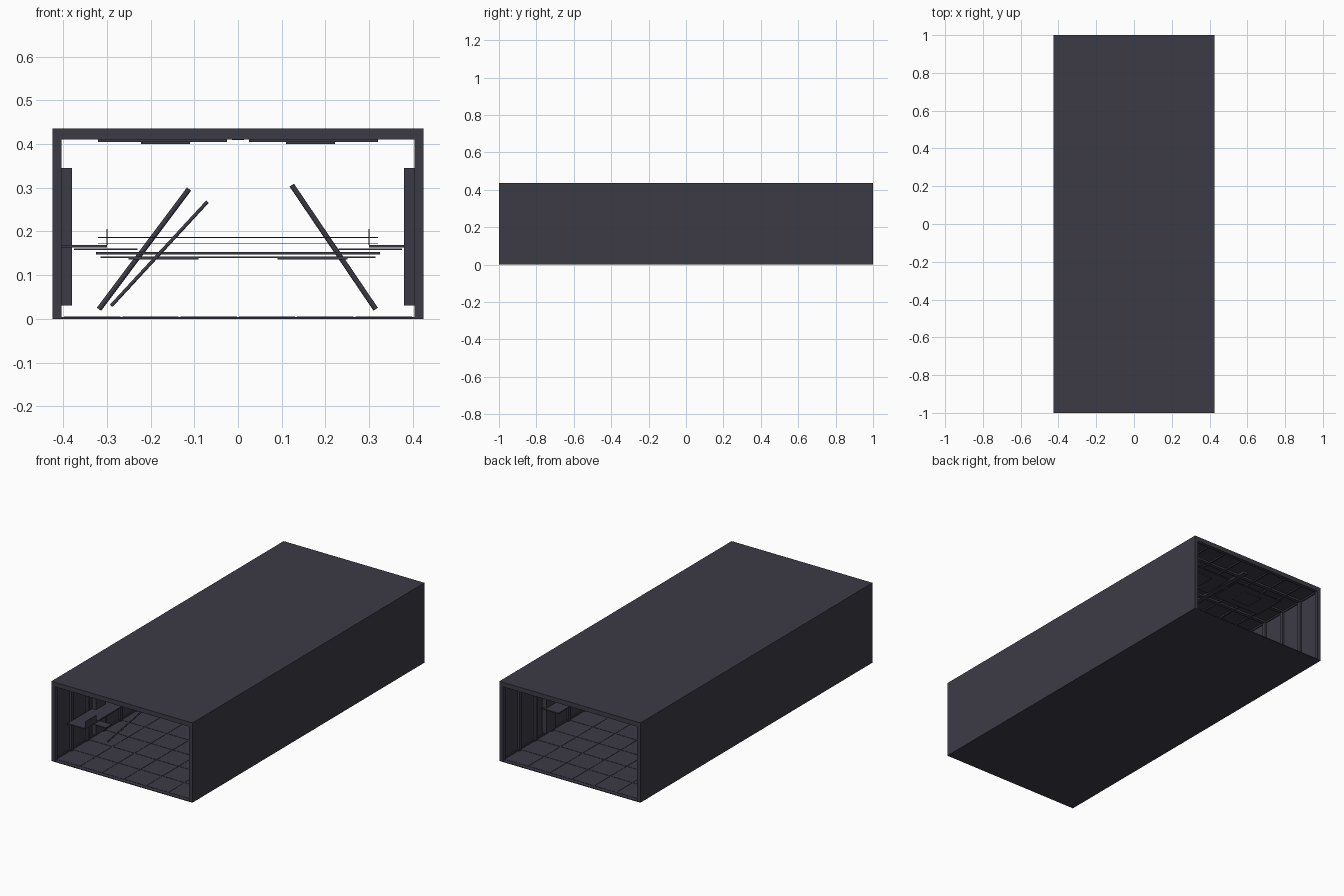
import bpy, bmesh, math
from mathutils import Matrix, Vector

if "Cube" in bpy.data.objects:
    bpy.data.objects.remove(bpy.data.objects["Cube"])

paint = bpy.data.materials.new("dark slate")
paint.diffuse_color = (0.046, 0.044, 0.060, 1)
paint.use_nodes = True
paint.node_tree.nodes["Principled BSDF"].inputs["Base Color"].default_value = paint.diffuse_color


def make(name, boxes):
    """One object from boxes given as (x0, x1, y0, y1, z0, z1)."""
    bm = bmesh.new()
    for x0, x1, y0, y1, z0, z1 in boxes:
        m = Matrix.Translation(((x0 + x1) / 2, (y0 + y1) / 2, (z0 + z1) / 2))
        m = m @ Matrix.Diagonal((x1 - x0, y1 - y0, z1 - z0, 1))
        bmesh.ops.create_cube(bm, size=1, matrix=m)
    me = bpy.data.meshes.new(name)
    bm.to_mesh(me)
    bm.free()
    ob = bpy.data.objects.new(name, me)
    bpy.context.collection.objects.link(ob)
    me.materials.append(paint)
    return ob


def both(boxes):
    """Add the copies mirrored in x."""
    return boxes + [(-b[1], -b[0]) + b[2:] for b in boxes]


def strut(name, a, b, radius):
    """Round bar between two points."""
    a, b = Vector(a), Vector(b)
    bpy.ops.mesh.primitive_cylinder_add(vertices=12, radius=radius, depth=(b - a).length,
                                        location=(a + b) / 2)
    ob = bpy.context.object
    ob.rotation_euler = (b - a).to_track_quat('Z', 'Y').to_euler()
    ob.name = name
    ob.data.materials.append(paint)
    bpy.ops.object.shade_smooth_by_angle()


# Shell of the corridor, open at both ends
make("floor", [(-0.425, 0.425, -1, 1, 0, 0.004)])
make("side_walls", both([(0.415, 0.425, -1, 1, 0.004, 0.42)]))
make("roof", [(-0.425, 0.425, -1, 1, 0.42, 0.435)])

# Wall ribs and ceiling cross beams at a regular pitch
pitch = [-0.99 + 1.98 * i / 14 for i in range(15)]
make("wall_ribs", both([(0.404, 0.415, y - 0.01, y + 0.01, 0.004, 0.42) for y in pitch]))
make("ceiling_beams", [(-0.404, 0.404, y - 0.01, y + 0.01, 0.41, 0.42) for y in pitch])
make("ceiling_rails", both([(x, x + 0.008, -0.98, 0.98, 0.413, 0.42) for x in (0.09, 0.2, 0.31)]))
make("wall_rails", both([(0.409, 0.415, -0.98, 0.98, z, z + 0.008) for z in (0.006, 0.41)]))

# Staggered floor plates with narrow seams
tiles = []
for i in range(6):
    for j in range(14):
        x, y = -0.4 + i * 0.8 / 6, -0.98 + j * 0.14
        tiles.append((x + 0.002, x + 0.131, y + 0.002, y + 0.138, 0.004, 0.0055))
make("floor_plates", tiles)

# Ceiling panels hanging just under the beams
panels, small = [], []
for y in (-0.7, -0.23, 0.24, 0.71):
    panels.append((0.025, 0.32, y - 0.09, y + 0.09, 0.405, 0.41))
    small.append((0.11, 0.222, y - 0.05, y + 0.05, 0.4, 0.405))
make("ceiling_panels", both(panels))
make("ceiling_lamps", both(small))
make("ceiling_spine", [(-0.014, 0.014, -0.9, 0.9, 0.409, 0.42)])

# Wall cabinets and the shelves fixed to them
make("left_cabinets", [(-0.405, -0.38, y - 0.04, y + 0.04, 0.03, 0.345) for y in (-0.64, -0.2, 0.3)])
make("right_cabinets", [(0.38, 0.405, y - 0.04, y + 0.04, 0.03, 0.345) for y in (0.62, 0.15, -0.35)])


def shelf(name, y0, y1, side):
    parts = [(0.3, 0.405, y0, y1, 0.163, 0.169),
             (0.23, 0.375, y0 + 0.08, y0 + 0.13, 0.157, 0.161),
             (0.299, 0.301, y0, y0 + 0.1, 0.169, 0.205)]
    if side < 0:
        parts = [(-b[1], -b[0]) + b[2:] for b in parts]
    make(name, parts)


shelf("left_shelf", -0.89, -0.55, -1)
shelf("right_shelf", 0.33, 0.67, 1)

# Suspended cross planks and thin cables in the middle
make("cross_planks", [(-0.325, 0.325, y, y + 0.06, 0.147, 0.153) for y in (-0.12, 0.16)])
make("plank_ties", [(-0.315, 0.315, y, y + 0.03, 0.139, 0.143) for y in (-0.1, 0.18)])
make("plank_brackets", both([(0.09, 0.25, y, y + 0.03, 0.136, 0.139) for y in (-0.1, 0.18)]))
make("cables", [(-0.32, 0.32, y, y + 0.003, z, z + 0.002) for y, z in ((0.02, 0.172), (0.06, 0.185))])

# Fallen struts leaning across the corridor
strut("left_leaning_strut", (-0.318, 0.1, 0.022), (-0.112, 0.1, 0.297), 0.006)
strut("thin_leaning_strut", (-0.29, -0.71, 0.03), (-0.07, -0.69, 0.268), 0.004)
strut("right_leaning_strut", (0.315, 0.28, 0.022), (0.123, 0.28, 0.306), 0.006)
